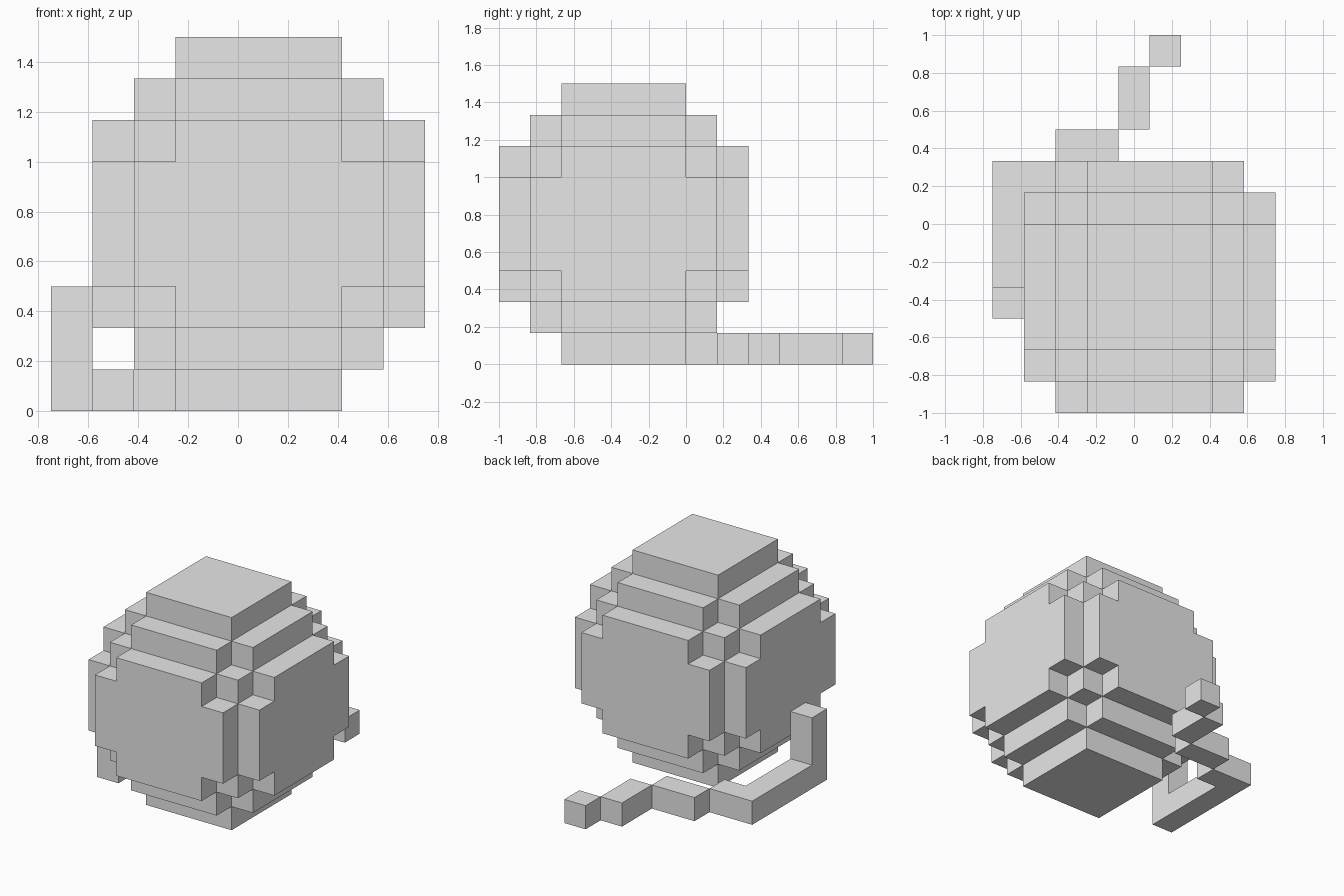
import bpy
import bmesh
from mathutils import Vector

U = 1 / 6  # size of one block

cube = bpy.data.objects.get("Cube")
if cube:
    bpy.data.objects.remove(cube, do_unlink=True)

grey = bpy.data.materials.new("plain grey")
grey.use_nodes = True
grey.diffuse_color = (0.8, 0.8, 0.8, 1)
grey.node_tree.nodes["Principled BSDF"].inputs["Base Color"].default_value = (0.8, 0.8, 0.8, 1)


def box_cells(x0, x1, y0, y1, z0, z1):
    return {(x, y, z) for x in range(x0, x1) for y in range(y0, y1) for z in range(z0, z1)}


def block_object(name, cells):
    """Outer skin of a set of unit blocks, with flat areas merged."""
    bm = bmesh.new()
    for cell in cells:
        for axis in range(3):
            for sign in (-1, 1):
                near = list(cell)
                near[axis] += sign
                if tuple(near) in cells:
                    continue
                n, a, b = Vector(), Vector(), Vector()
                n[axis] = sign / 2
                a[(axis + 1) % 3] = 0.5
                b[(axis + 2) % 3] = sign / 2
                mid = Vector(cell) + Vector((0, 0.5, 0.5)) + n
                bm.faces.new([bm.verts.new((mid + p) * U)
                              for p in (-a - b, a - b, a + b, b - a)])
    bmesh.ops.remove_doubles(bm, verts=bm.verts, dist=0.001)
    bmesh.ops.dissolve_limit(bm, angle_limit=0.01, verts=bm.verts, edges=bm.edges)
    mesh = bpy.data.meshes.new(name)
    bm.to_mesh(mesh)
    bm.free()
    mesh.materials.append(grey)
    bpy.context.collection.objects.link(bpy.data.objects.new(name, mesh))


# Round body: (half width, half depth, inset from top and bottom)
body = set()
for w, d, inset in ((2, 2, 0), (3, 2, 1), (2, 3, 1), (3, 3, 2),
                    (4, 2, 2), (2, 4, 2), (4, 3, 3), (3, 4, 3)):
    body |= box_cells(1 - w, 1 + w, -2 - d, -2 + d, inset, 9 - inset)
block_object("round_body", body)

# Trailing string: upright end, side run, then steps towards the back
string = box_cells(-4, -3, -3, -2, 0, 3)
for x0, x1, y0, y1 in ((-4, -3, -2, 2), (-4, -2, 1, 2), (-2, 0, 2, 3),
                       (0, 1, 3, 5), (1, 2, 5, 6)):
    string |= box_cells(x0, x1, y0, y1, 0, 1)
block_object("trailing_string", string)
